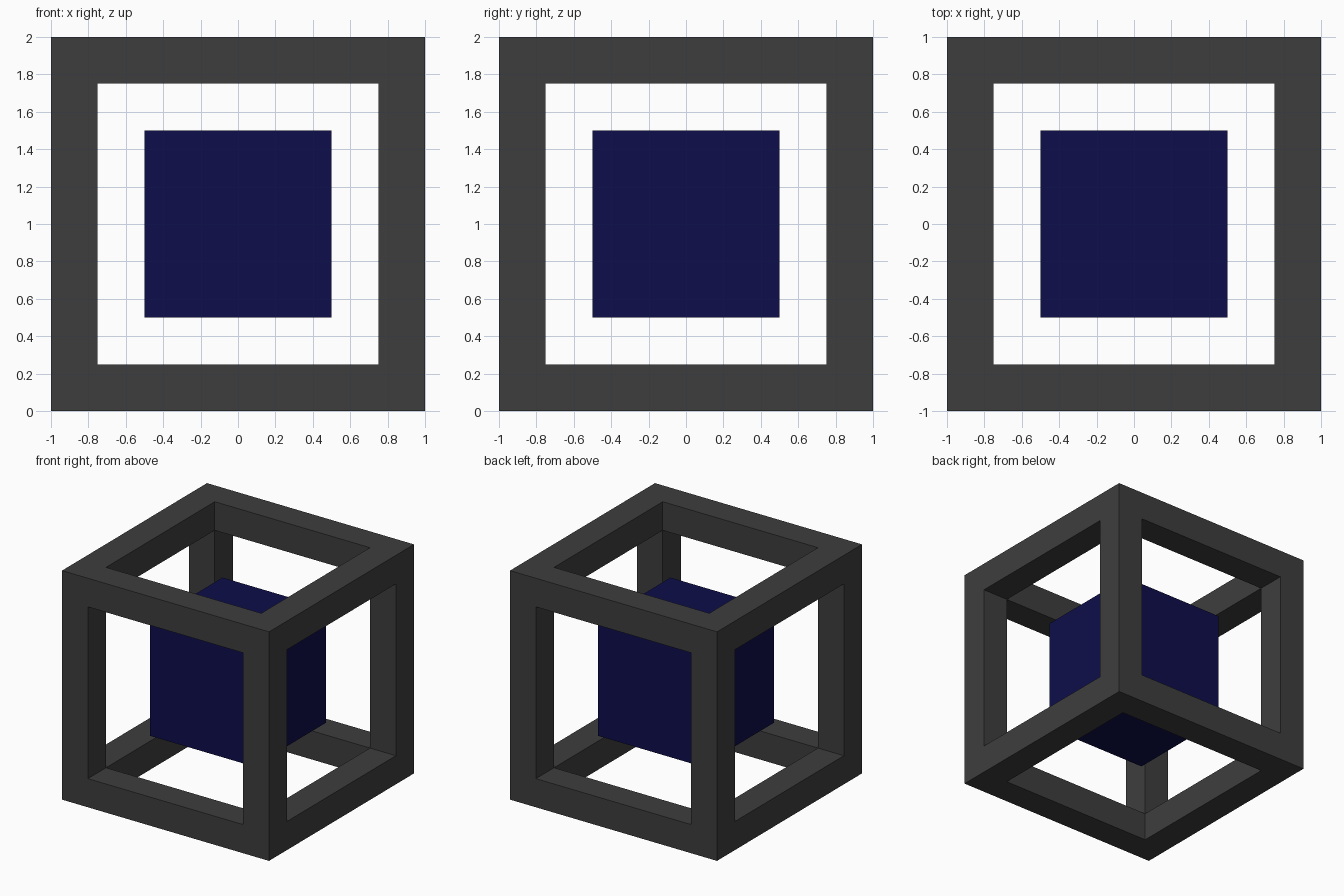
import bpy
import bmesh
from mathutils import Vector

if "Cube" in bpy.data.objects:
    bpy.data.objects.remove(bpy.data.objects["Cube"])

OUTER, BAR, CORE = 1.0, 0.25, 0.5
CENTRE = Vector((0, 0, 1))


def material(name, rgb):
    mat = bpy.data.materials.new(name)
    mat.diffuse_color = (*rgb, 1)
    mat.use_nodes = True
    mat.node_tree.nodes["Principled BSDF"].inputs["Base Color"].default_value = mat.diffuse_color
    return mat


def add_object(name, bm, mat):
    bmesh.ops.recalc_face_normals(bm, faces=bm.faces)
    mesh = bpy.data.meshes.new(name)
    bm.to_mesh(mesh)
    bm.free()
    mesh.materials.append(mat)
    obj = bpy.data.objects.new(name, mesh)
    obj.location = CENTRE
    bpy.context.collection.objects.link(obj)
    return obj


# Open cube frame: a 3x3x3 lattice with the middle of each side and the core left empty
stops = (-OUTER, -OUTER + BAR, OUTER - BAR, OUTER)
cells = {(i, j, k) for i in range(3) for j in range(3) for k in range(3)
         if (i, j, k).count(1) <= 1}
bm = bmesh.new()
for cell in cells:
    for axis in range(3):
        for step in (0, 1):
            neighbour = list(cell)
            neighbour[axis] += 2 * step - 1
            if tuple(neighbour) in cells:
                continue
            u, v = (axis + 1) % 3, (axis + 2) % 3
            corners = []
            for du, dv in ((0, 0), (1, 0), (1, 1), (0, 1)):
                idx = list(cell)
                idx[axis] += step
                idx[u] += du
                idx[v] += dv
                corners.append(bm.verts.new([stops[n] for n in idx]))
            bm.faces.new(corners)
bmesh.ops.remove_doubles(bm, verts=bm.verts, dist=0.001)
add_object("cube_frame", bm, material("dark grey", (0.048, 0.048, 0.048)))

# Solid cube floating in the middle
bm = bmesh.new()
bmesh.ops.create_cube(bm, size=2 * CORE)
add_object("inner_cube", bm, material("navy blue", (0.004, 0.004, 0.07)))
